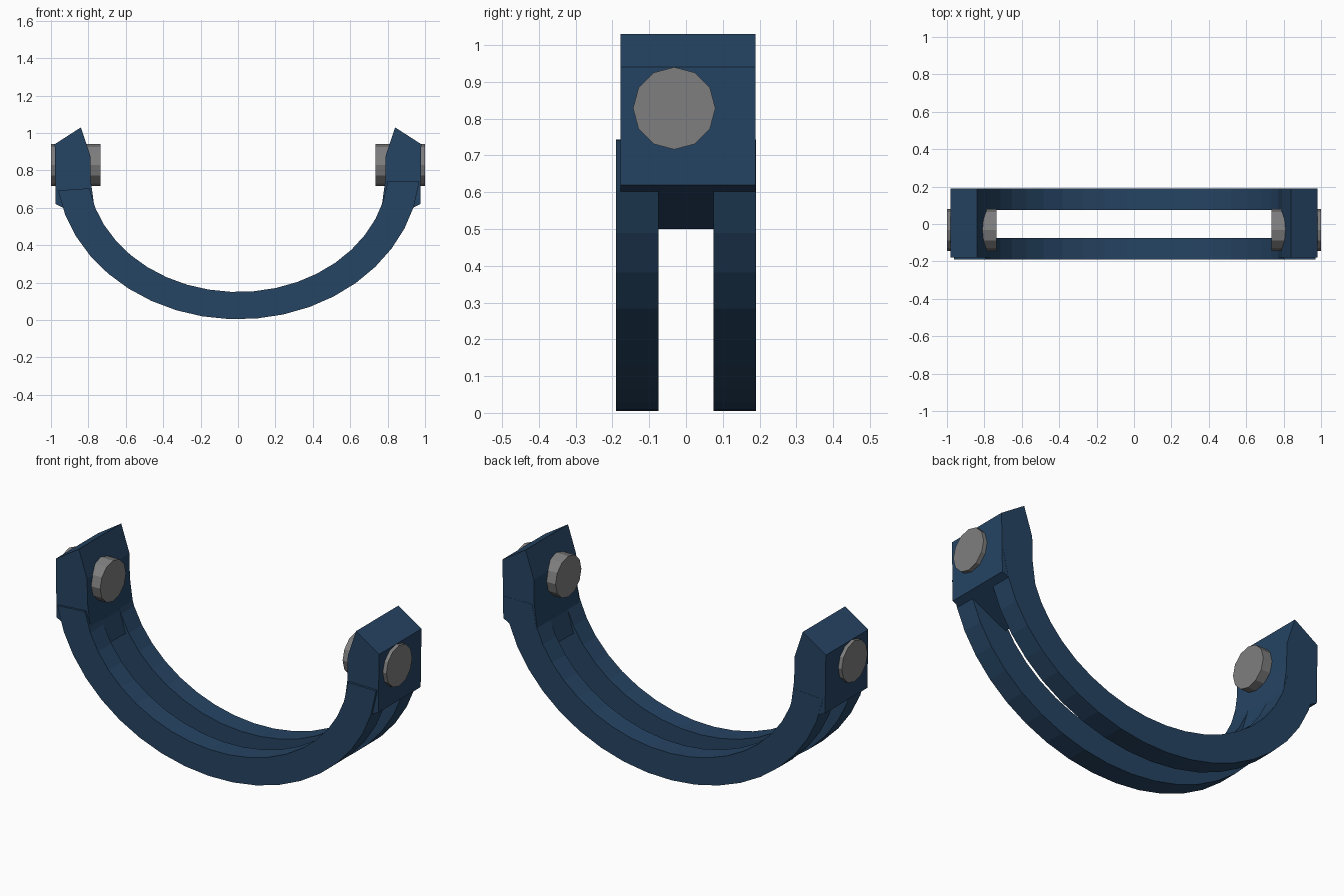
import bpy
import bmesh
from math import sin, cos, tau
from mathutils import Vector

cube = bpy.data.objects.get("Cube")
if cube:
    bpy.data.objects.remove(cube)


def material(name, rgb):
    mat = bpy.data.materials.new(name)
    mat.use_nodes = True
    mat.diffuse_color = (*rgb, 1)
    mat.node_tree.nodes["Principled BSDF"].inputs["Base Color"].default_value = (*rgb, 1)
    return mat


blue = material("navy blue", (0.019, 0.058, 0.125))
grey = material("steel grey", (0.21, 0.21, 0.215))


def extrude(name, outline, direction, mat):
    """Make a closed prism from an outline pushed along a direction."""
    bm = bmesh.new()
    face = bm.faces.new([bm.verts.new(p) for p in outline])
    result = bmesh.ops.extrude_face_region(bm, geom=[face], use_keep_orig=True)
    moved = [g for g in result["geom"] if isinstance(g, bmesh.types.BMVert)]
    bmesh.ops.translate(bm, verts=moved, vec=Vector(direction))
    bmesh.ops.recalc_face_normals(bm, faces=bm.faces)
    mesh = bpy.data.meshes.new(name)
    bm.to_mesh(mesh)
    bm.free()
    mesh.materials.append(mat)
    obj = bpy.data.objects.new(name, mesh)
    bpy.context.collection.objects.link(obj)
    return obj


# Twin curved bars, half oval rings
angles = [-0.046 + tau / 42 * k for k in range(-9, 11)]
angles[0], angles[-1] = -1.41, 1.47


def arc(width, height, base, y):
    return [(width * sin(t), y, base + height * (1 - cos(t))) for t in angles]


for name, y in (("front_bar", -0.19), ("back_bar", 0.075)):
    outer = arc(0.975, 0.82, 0.004, y)
    inner = arc(0.805, 0.66, 0.15, y)
    extrude(name, outer + inner[::-1], (0, 0.115, 0), blue)

# End blocks whose wedge-shaped feet fill the gap between the bars
block = [(0.84, 1.03), (0.98, 0.94), (0.975, 0.62), (0.735, 0.5),
         (0.77, 0.62), (0.788, 0.75), (0.79, 0.88)]
for name, side in (("left", 1), ("right", -1)):
    extrude(name + "_end_block", [(side * x, -0.178, z) for x, z in block],
            (0, 0.367, 0), blue)

    # Twelve-sided pin through each block
    ring = [(side * 0.735, -0.032 + 0.112 * cos(tau * k / 12),
             0.828 + 0.112 * sin(tau * k / 12)) for k in range(12)]
    extrude(name + "_pin", ring, (side * 0.265, 0, 0), grey)
